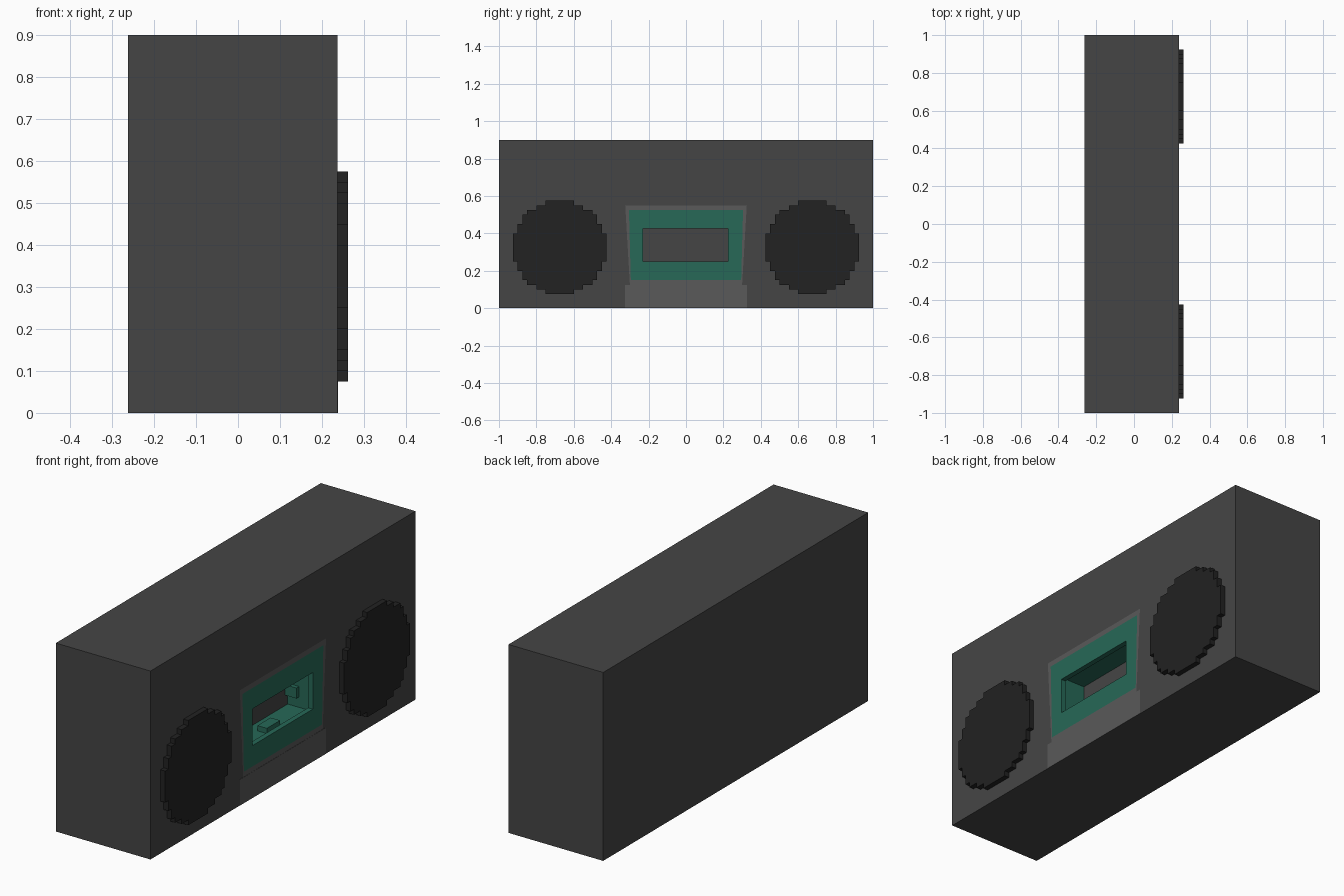
import bpy, bmesh

if "Cube" in bpy.data.objects:
    bpy.data.objects.remove(bpy.data.objects["Cube"])

FRONT, BACK = 0.2375, -0.2625     # front panel and rear of the case
V = 0.025                         # block size


def material(name, rgb):
    m = bpy.data.materials.new(name)
    m.diffuse_color = (*rgb, 1)
    m.use_nodes = True
    m.node_tree.nodes["Principled BSDF"].inputs["Base Color"].default_value = m.diffuse_color
    return m


CASE = material("case_grey", (0.06, 0.06, 0.06))
MESH = material("speaker_black", (0.016, 0.016, 0.016))
TRIM = material("trim_grey", (0.1, 0.1, 0.1))
GREEN = material("deck_green", (0.02, 0.14, 0.095))


def finish(name, bm, mat):
    bmesh.ops.recalc_face_normals(bm, faces=bm.faces)
    me = bpy.data.meshes.new(name)
    bm.to_mesh(me)
    bm.free()
    ob = bpy.data.objects.new(name, me)
    bpy.context.collection.objects.link(ob)
    me.materials.append(mat)
    return ob


def prism(name, outline, x0, x1, mat):
    """Extrude a (y, z) outline along x."""
    bm = bmesh.new()
    f = bm.faces.new([bm.verts.new((x0, y, z)) for y, z in outline])
    ext = bmesh.ops.extrude_face_region(bm, geom=[f])["geom"]
    bmesh.ops.translate(bm, vec=(x1 - x0, 0, 0),
                        verts=[g for g in ext if isinstance(g, bmesh.types.BMVert)])
    return finish(name, bm, mat)


def ring(name, outer, inner, x0, x1, mat):
    """Four-sided frame between two outlines."""
    bm = bmesh.new()
    loops = [[bm.verts.new((x, y, z)) for y, z in prof]
             for prof, x in ((outer, x0), (outer, x1), (inner, x1), (inner, x0))]
    for a, b in zip(loops, loops[1:] + loops[:1]):
        for i in range(4):
            j = (i + 1) % 4
            bm.faces.new((a[i], a[j], b[j], b[i]))
    return finish(name, bm, mat)


def trapezoid(bottom, top, z0, z1):
    return [(-bottom, z0), (bottom, z0), (top, z1), (-top, z1)]


def rect(y0, y1, z0, z1):
    return [(y0, z0), (y1, z0), (y1, z1), (y0, z1)]


# Case with the tape bay cut into its front
surround = trapezoid(0.30, 0.325, 0.125, 0.55)
deck = trapezoid(0.295, 0.305, 0.15, 0.525)
bay = FRONT - 0.15
case = prism("case", rect(-1, 1, 0, 0.9), BACK, FRONT, CASE)
cutter = prism("bay_cutter", surround, bay, FRONT + 0.1, CASE)
cutter.hide_render = True
cutter.hide_set(True)
cut = case.modifiers.new("bay", "BOOLEAN")
cut.object, cut.operation, cut.solver = cutter, "DIFFERENCE", "EXACT"

# Tape deck: grey surround, green door with window, inner liner
ring("door_surround", surround, deck, bay, FRONT, TRIM)
ring("tape_door", deck, rect(-0.23, 0.225, 0.25, 0.425), FRONT - V, FRONT, GREEN)
ring("bay_liner", deck, rect(-0.25, 0.25, 0.225, 0.45), bay, FRONT - V, GREEN)

# Small guides inside the bay, just out of sight behind the window edge
prism("bottom_guide", rect(-0.05, 0.05, 0.225, 0.25), FRONT - 0.1, FRONT - 0.05, GREEN)
for side, s in (("left", -1), ("right", 1)):
    y0, y1 = sorted((s * 0.23, s * 0.25))
    prism(side + "_guide", rect(y0, y1, 0.275, 0.325), bay, FRONT - 0.09, GREEN)

# Light plate below the deck
prism("lower_plate", rect(-0.325, 0.325, 0, 0.125), FRONT - 0.01, FRONT + 0.001, TRIM)

# Stepped round speakers: outline made from one quarter's row half-widths
half = [sum((k + 0.5) ** 2 + (r + 0.5) ** 2 <= 100 for k in range(10)) for r in range(10)]
rows = half[::-1] + half
edge = []
for i, w in enumerate(rows):
    for z in (i - 10, i - 9):
        if len(edge) > 1 and edge[-1][0] == w and edge[-2][0] == w:
            edge.pop()
        if not edge or edge[-1] != (w, z):
            edge.append((w, z))
outline = edge + [(-w, z) for w, z in reversed(edge)]
for side, s in (("left", -1), ("right", 1)):
    prism(side + "_speaker", [(s * 0.675 + y * V, 0.325 + z * V) for y, z in outline],
          FRONT, FRONT + V, MESH)
